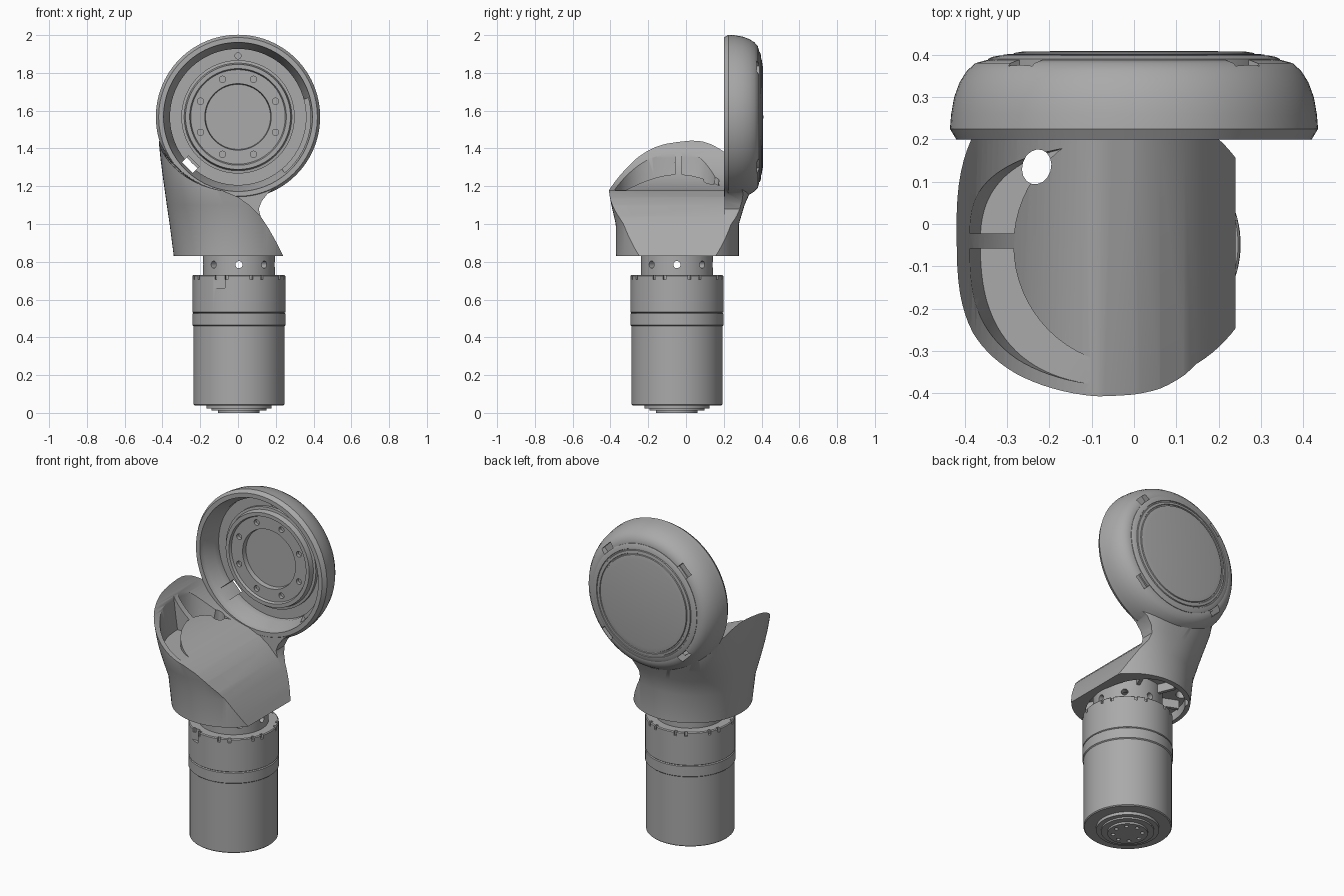
import bpy, bmesh, math
from mathutils import Matrix, Vector

if "Cube" in bpy.data.objects:
    bpy.data.objects.remove(bpy.data.objects["Cube"])

GREY = bpy.data.materials.new("satin_grey")
GREY.use_nodes = True
GREY.diffuse_color = (0.4, 0.4, 0.4, 1)
GREY.node_tree.nodes["Principled BSDF"].inputs["Base Color"].default_value = GREY.diffuse_color

TO_Y = Matrix.Rotation(-math.pi / 2, 4, 'X')     # turns a z axis into a y axis
HEAD = Matrix.Translation((0, 0, 1.567)) @ TO_Y
MOTOR = Matrix.Translation((0.005, -0.048, 0))


def finish(name, bm, matrix=Matrix()):
    bmesh.ops.remove_doubles(bm, verts=bm.verts, dist=1e-5)
    bmesh.ops.transform(bm, matrix=matrix, verts=bm.verts)
    bmesh.ops.recalc_face_normals(bm, faces=bm.faces)
    mesh = bpy.data.meshes.new(name)
    bm.to_mesh(mesh)
    bm.free()
    mesh.materials.append(GREY)
    obj = bpy.data.objects.new(name, mesh)
    bpy.context.collection.objects.link(obj)
    return obj


def lathe(name, profile, matrix, steps=96):
    """Turn (radius, height) points about the z axis."""
    bm = bmesh.new()
    vs = [bm.verts.new((r, 0, h)) for r, h in profile]
    es = [bm.edges.new(p) for p in zip(vs, vs[1:])]
    bmesh.ops.spin(bm, geom=vs + es, cent=(0, 0, 0), axis=(0, 0, 1),
                   angle=math.tau, steps=steps)
    return finish(name, bm, matrix)


def skin(name, rings):
    """Closed solid through rings with equal point counts."""
    bm = bmesh.new()
    rows = [[bm.verts.new(p) for p in ring] for ring in rings]
    n = len(rows[0])
    for a, b in zip(rows, rows[1:]):
        for i in range(n):
            bm.faces.new((a[i], a[(i + 1) % n], b[(i + 1) % n], b[i]))
    bm.faces.new(rows[0])
    bm.faces.new(rows[-1])
    return finish(name, bm)


def prism(name, front, back, y0, y1):
    return skin(name, [[(x, y0, z) for x, z in front], [(x, y1, z) for x, z in back]])


def box(name, size, matrix):
    bm = bmesh.new()
    bmesh.ops.create_cube(bm, size=1)
    bmesh.ops.scale(bm, vec=size, verts=bm.verts)
    return finish(name, bm, matrix)


def rod(r, h, matrix, steps=24):
    return lathe("rod", [(0, -h / 2), (r, -h / 2), (r, h / 2), (0, h / 2)], matrix, steps)


def combine(obj, tool, op='DIFFERENCE'):
    """Apply one boolean and discard the tool."""
    mod = obj.modifiers.new("cut", 'BOOLEAN')
    mod.operation, mod.solver, mod.object = op, 'EXACT', tool
    bpy.context.view_layer.update()
    new = bpy.data.meshes.new_from_object(obj.evaluated_get(bpy.context.evaluated_depsgraph_get()))
    obj.modifiers.clear()
    obj.data = new
    bpy.data.objects.remove(tool)


def outline(z, left, right, front, back, power, n=96):
    """Rounded plan section with a separate reach on each side."""
    pts = []
    for i in range(n):
        c, s = math.cos(math.tau * i / n), math.sin(math.tau * i / n)
        x = math.copysign(abs(c) ** (2 / power), c) * (right if c > 0 else left)
        y = math.copysign(abs(s) ** (2 / power), s) * (back if s > 0 else front)
        pts.append((x - 0.015, y - 0.045, z))
    return pts


# Shell body: round base flaring into a squarer top
sections = [(0.83, 0.325, 0.325, 0.235, 2), (1.0, 0.347, 0.327, 0.325, 2.05),
            (1.1, 0.362, 0.35, 0.355, 2.3), (1.18, 0.373, 0.365, 0.39, 2.5),
            (1.25, 0.383, 0.365, 0.415, 2.7), (1.35, 0.396, 0.365, 0.425, 2.9),
            (1.6, 0.42, 0.365, 0.425, 3)]
sections[0] = (0.83, 0.325, 0.325, 0.325, 2)
shell = skin("elbow_shell", [outline(z, l, 0.325, f, b, p) for z, l, f, b, p in sections])

# Sloped side and narrow neck behind
ramp = [(0.255, 0.8), (0.24, 0.83), (0.205, 0.9), (0.16, 0.98), (0.12, 1.04)]
neck = ramp + [(0.11, 1.08), (0.125, 1.12), (0.16, 1.165), (0.21, 1.2), (0.33, 1.29),
               (0.33, 1.7), (1, 1.7), (1, 0.8)]
combine(shell, prism("neck_cut", neck, neck, 0.2, 0.6))


# Clearance scoop above the bowl
def scoop(rx):
    arc = [(rx * math.cos(a), 1.57 + 0.4 * math.sin(a))
           for a in (math.pi + i * math.radians(80) / 30 for i in range(31))]
    return arc + [(0, 1.143), (0.06, 1.1)] + ramp[::-1] + [(1, 0.8), (1, 2), (-rx, 2)]


combine(shell, prism("scoop_cut", scoop(0.465), scoop(0.435), -0.5, 0.205))

# Round head, dished at the front
combine(shell, lathe("head", [(0, 0.2), (0.42, 0.2), (0.435, 0.225), (0.432, 0.26), (0.425, 0.3),
                              (0.412, 0.335), (0.395, 0.362), (0.375, 0.38), (0.35, 0.387),
                              (0, 0.387)], HEAD), 'UNION')
combine(shell, lathe("dish", [(0, 0.19), (0.396, 0.19), (0.39, 0.23), (0.36, 0.29),
                              (0.36, 0.33), (0, 0.33)], HEAD))

# Channel between the tall wall and the inner housing, leaving one rib
channel = skin("channel", [outline(z, l - 0.025, 0.1, f - 0.028, 0.235, p)
                           for z, l, f, b, p in sections[3:]])
combine(channel, rod(0.285, 2, Matrix.Translation((0, -0.05, 1.3)), 64))
combine(channel, box("rib_gap", (1, 0.035, 2), Matrix.Translation((0, -0.04, 1.3))))
combine(shell, channel)

# Hollow underside
combine(shell, skin("hollow", [outline(z, 0.3, 0.205, 0.295, 0.295, 2) for z in (0.8, 0.885)]))

# Cable slots, back notches and curved pocket in the head
combine(shell, rod(1, 0.6, Matrix.Translation((-0.23, 0.135, 1.1))
                   @ Matrix.Rotation(-0.3, 4, 'Z') @ Matrix.Diagonal((0.034, 0.042, 1, 1)), 16))
for k in range(4):
    a = math.radians(45 + 90 * k)
    depth = 0.35 if k == 2 else 0.07
    spot = Matrix.Translation((0.355 * math.cos(a), 0.42 - depth / 2, 1.567 + 0.355 * math.sin(a)))
    combine(shell, box("notch", (0.05, depth, 0.08), spot @ Matrix.Rotation(-a, 4, 'Y')))
arc = [math.radians(-50 + 65 * i / 16) for i in range(17)]
pocket = [(r * math.cos(a), 1.567 + r * math.sin(a))
          for r, run in ((0.35, arc), (0.385, arc[::-1])) for a in run]
combine(shell, prism("pocket", pocket, pocket, 0.2, 0.29))

# Ribs under the shell
for k in range(8):
    a = math.radians(22.5 + 45 * k)
    if math.cos(a) < 0.8:
        place = MOTOR @ Matrix.Rotation(a, 4, 'Z') @ Matrix.Translation((0.235, 0, 0.862))
        box("under_rib", (0.11, 0.02, 0.056), place)

# Bolted flange inside the head
flange = lathe("joint_flange", [(0, 0.322), (0.172, 0.322), (0.176, 0.295), (0.25, 0.295),
                                (0.256, 0.28), (0.278, 0.28), (0.285, 0.31), (0.3, 0.312),
                                (0.3, 0.34), (0, 0.34)], HEAD)
for k in range(8):
    a = math.radians(22.5 + 45 * k)
    combine(flange, rod(0.017, 0.05, Matrix.Translation(
        (0.215 * math.cos(a), 0.29, 1.567 + 0.215 * math.sin(a))) @ TO_Y))
combine(shell, rod(0.016, 0.05, Matrix.Translation((0, 0.33, 1.89)) @ TO_Y))

# Back cover with fine rings
cover = lathe("back_cover", [(0, 0.37), (0.345, 0.37), (0.345, 0.39), (0.335, 0.395),
                             (0.318, 0.398), (0.316, 0.394), (0.31, 0.394), (0.308, 0.4),
                             (0.294, 0.402), (0.292, 0.398), (0.286, 0.398), (0.284, 0.404),
                             (0.26, 0.408), (0, 0.409)], HEAD)

# Motor can with collar, stepped foot and hollow neck
motor = lathe("motor_can", [(0, 0), (0.11, 0), (0.11, 0.012), (0.145, 0.012), (0.145, 0.022),
                            (0.172, 0.022), (0.172, 0.04), (0.236, 0.04), (0.241, 0.045),
                            (0.241, 0.46), (0.247, 0.465), (0.247, 0.525), (0.241, 0.529),
                            (0.246, 0.533), (0.246, 0.725), (0.241, 0.73), (0.19, 0.73),
                            (0.19, 0.885), (0.15, 0.885), (0.15, 0.74), (0, 0.74)], MOTOR)
for k in range(4):      # sight holes through the neck
    turn = Matrix.Rotation(math.radians(45 * k), 4, 'Z')
    combine(motor, rod(0.019, 0.6, MOTOR @ Matrix.Translation((0, 0, 0.785)) @ turn @ TO_Y))
for k in range(8):      # paired rim notches and foot holes
    for off in (-7, 7):
        turn = Matrix.Rotation(math.radians(22.5 + 45 * k + off), 4, 'Z')
        combine(motor, box("rim_notch", (0.04, 0.016, 0.05),
                           MOTOR @ turn @ Matrix.Translation((0.25, 0, 0.73))))
    turn = Matrix.Rotation(math.radians(45 * k), 4, 'Z')
    combine(motor, rod(0.011, 0.03, MOTOR @ turn @ Matrix.Translation((0.08, 0, 0)), 12))
combine(motor, box("label_recess", (0.15, 0.06, 0.08), Matrix.Translation((-0.145, -0.285, 0.7))))

# Smooth shading with crisp edges
for obj in (shell, flange, cover, motor):
    bpy.ops.object.select_all(action='DESELECT')
    obj.select_set(True)
    bpy.context.view_layer.objects.active = obj
    bpy.ops.object.shade_smooth_by_angle(angle=math.radians(32))
